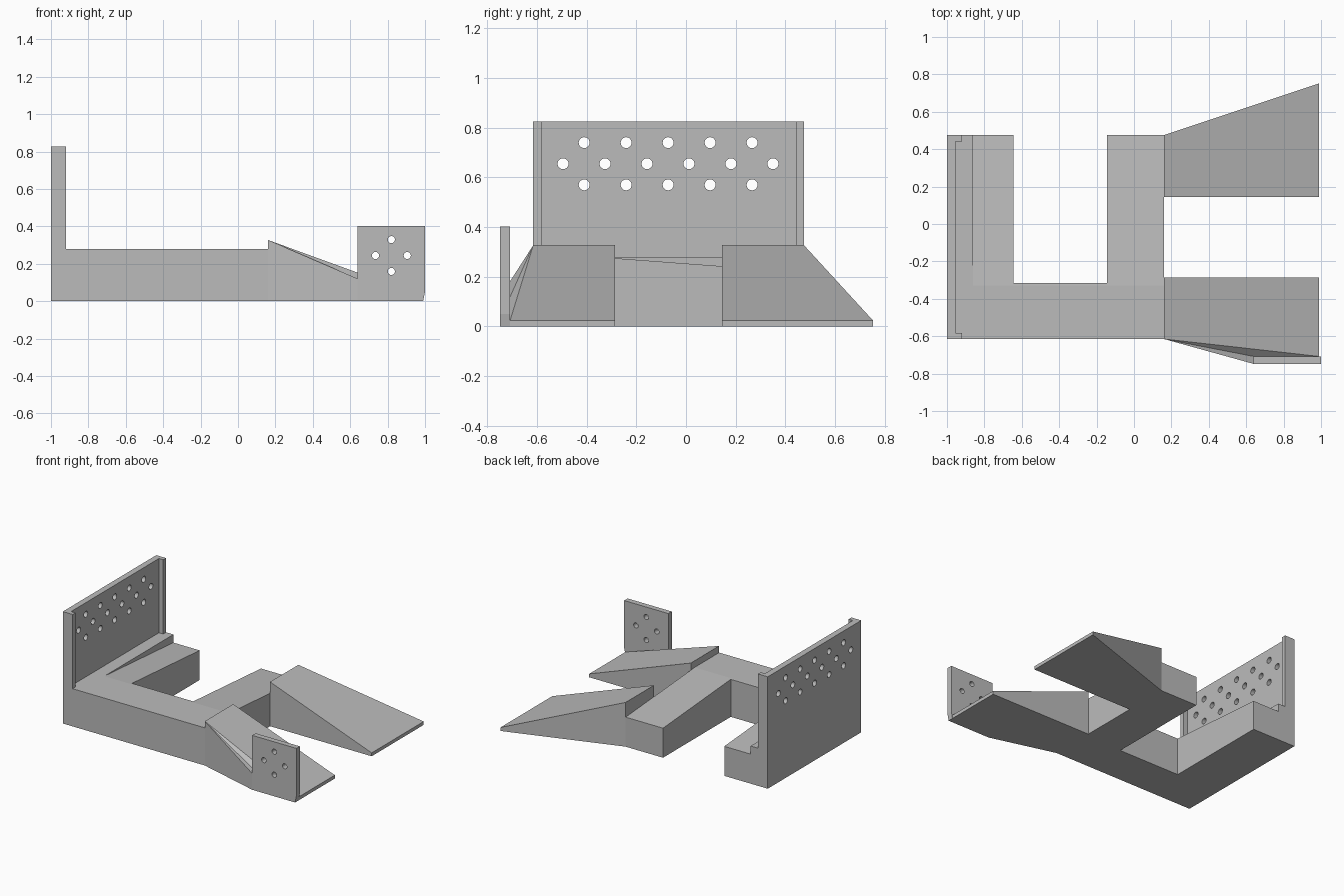
import bpy
import bmesh
from mathutils import Matrix, Vector
from math import pi

cube = bpy.data.objects.get("Cube")
if cube:
    bpy.data.objects.remove(cube, do_unlink=True)

grey = bpy.data.materials.new("plain grey")
grey.use_nodes = True
colour = (0.5, 0.5, 0.5, 1)
grey.diffuse_color = colour
grey.node_tree.nodes["Principled BSDF"].inputs["Base Color"].default_value = colour


def make(name, bm):
    bmesh.ops.recalc_face_normals(bm, faces=bm.faces)
    mesh = bpy.data.meshes.new(name)
    bm.to_mesh(mesh)
    bm.free()
    mesh.materials.append(grey)
    ob = bpy.data.objects.new(name, mesh)
    bpy.context.collection.objects.link(ob)
    return ob


def prism(name, points, offset):
    """Extrude a flat outline along an offset."""
    bm = bmesh.new()
    face = bm.faces.new([bm.verts.new(p) for p in points])
    new = bmesh.ops.extrude_face_region(bm, geom=[face])["geom"]
    bmesh.ops.translate(bm, vec=offset, verts=[g for g in new if isinstance(g, bmesh.types.BMVert)])
    return make(name, bm)


def box(name, lo, hi):
    (x0, y0, z0), (x1, y1, z1) = lo, hi
    return prism(name, [(x0, y0, z0), (x1, y0, z0), (x1, y1, z0), (x0, y1, z0)], (0, 0, z1 - z0))


def solid(name, tops):
    """Convex block from its top corners down to the ground."""
    bm = bmesh.new()
    for x, y, z in tops:
        bm.verts.new((x, y, z))
        bm.verts.new((x, y, 0))
    bmesh.ops.convex_hull(bm, input=bm.verts)
    bmesh.ops.dissolve_limit(bm, angle_limit=0.01, verts=bm.verts, edges=bm.edges)
    return make(name, bm)


def holes(name, centres, axis, radius):
    """Row of round cutters lying along an axis."""
    bm = bmesh.new()
    turn = Matrix.Rotation(pi / 2, 4, "Y" if axis == "X" else "X")
    for c in centres:
        bmesh.ops.create_cone(bm, cap_ends=True, segments=24, radius1=radius, radius2=radius,
                              depth=0.3, matrix=Matrix.Translation(Vector(c)) @ turn)
    return make(name, bm)


def combine(ob, other, operation):
    """Apply a boolean and remove the helper."""
    mod = ob.modifiers.new("combine", "BOOLEAN")
    mod.operation, mod.solver, mod.object = operation, "EXACT", other
    other.hide_render = True
    bpy.context.view_layer.update()
    deps = bpy.context.evaluated_depsgraph_get()
    mesh = bpy.data.meshes.new_from_object(ob.evaluated_get(deps))
    ob.modifiers.clear()
    ob.data = mesh
    bpy.data.objects.remove(other, do_unlink=True)


FRONT, BACK, TOP = -0.615, 0.475, 0.278

# Base with gently falling rear arms
base = prism("base", [(-0.9, FRONT, 0), (-0.9, BACK, 0), (-0.9, BACK, 0.218),
                      (-0.9, -0.33, TOP), (-0.9, FRONT, TOP)], (1.06, 0, 0))

# Upright wall with a level ledge at its foot
wall = prism("wall", [(-1, FRONT, 0), (-0.86, FRONT, 0), (-0.86, FRONT, TOP),
                      (-0.92, FRONT, TOP), (-0.92, FRONT, 0.826), (-1, FRONT, 0.826)],
             (0, BACK - FRONT, 0))
combine(wall, box("recess", (-0.955, -0.582, TOP), (-0.8, 0.442, 1)), "DIFFERENCE")
outer_row = [-0.41 + 0.169 * i for i in range(5)]
middle_row = [-0.495 + 0.169 * i for i in range(6)]
centres = [(-1, y, z) for z in (0.57, 0.74) for y in outer_row]
centres += [(-1, y, 0.655) for y in middle_row]
combine(wall, holes("wall_holes", centres, "X", 0.022), "DIFFERENCE")
combine(base, wall, "UNION")
combine(base, box("notch", (-0.645, -0.315, -0.5), (-0.145, 1, 1)), "DIFFERENCE")

# Rear ramp, flaring outwards
solid("rear_ramp", [(0.16, 0.145, 0.327), (0.16, BACK, 0.327),
                    (0.99, 0.145, 0.025), (0.99, 0.752, 0.025)])

# Front ramp with a twisted outer flange
apex, inner = (0.16, FRONT, 0.327), (0.64, -0.708, 0.12)
solid("front_ramp", [(0.16, -0.285, 0.327), apex, inner,
                     (0.99, -0.708, 0.025), (0.99, -0.285, 0.025)])
flange = solid("front_flange", [apex, inner, (0.64, -0.748, 0.12)])

# Drilled side plate standing on the flange
plate = prism("side_plate", [(0.64, -0.748, 0), (0.99, -0.748, 0), (1, -0.748, 0.05),
                             (1, -0.748, 0.402), (0.64, -0.748, 0.402)], (0, 0.04, 0))
centres = [(0.82 + dx, -0.73, 0.244 + dz)
           for dx, dz in ((0.085, 0), (-0.085, 0), (0, 0.085), (0, -0.085))]
combine(plate, holes("plate_holes", centres, "Y", 0.019), "DIFFERENCE")
combine(flange, plate, "UNION")
